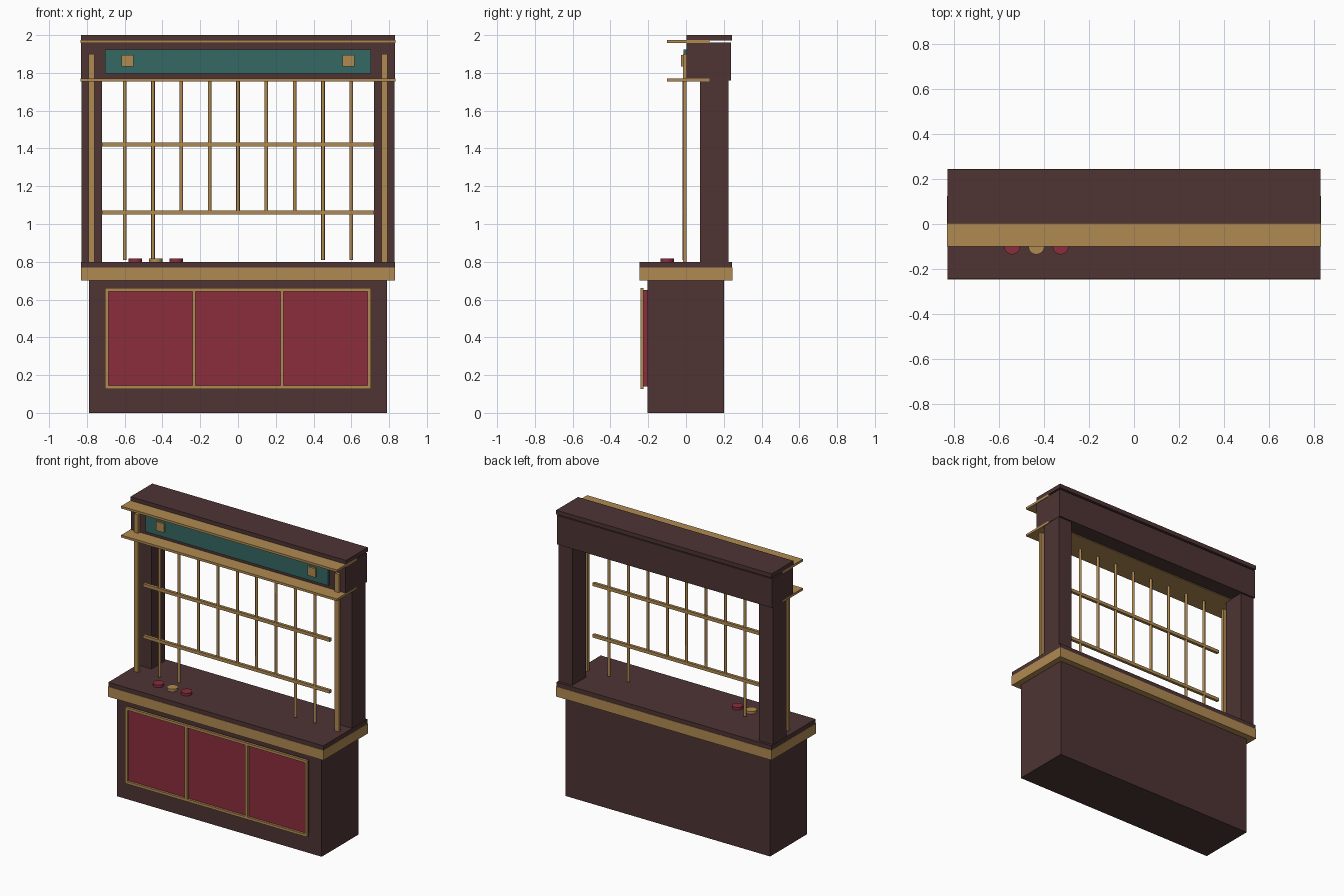
import bpy
import math

if "Cube" in bpy.data.objects:
    bpy.data.objects.remove(bpy.data.objects["Cube"])


def material(name, r, g, b):
    lin = [((c / 255 + 0.055) / 1.055) ** 2.4 for c in (r, g, b)]
    m = bpy.data.materials.new(name)
    m.diffuse_color = (*lin, 1)
    m.use_nodes = True
    m.node_tree.nodes["Principled BSDF"].inputs["Base Color"].default_value = m.diffuse_color
    return m


BROWN = material("dark_wood", 78, 52, 52)
GOLD = material("brass", 176, 138, 82)
RED = material("red_panel", 138, 45, 60)
TEAL = material("teal_sign", 52, 104, 99)


def box(name, mat, x, y, z):
    """Box from (min, max) pairs on each axis."""
    bpy.ops.mesh.primitive_cube_add(size=1, location=[sum(p) / 2 for p in (x, y, z)])
    o = bpy.context.object
    o.name = name
    o.scale = [p[1] - p[0] for p in (x, y, z)]
    bpy.ops.object.transform_apply(location=False, rotation=False, scale=True)
    o.data.materials.append(mat)
    return o


def rod(name, mat, x, y, z, radius, sides):
    """Upright cylinder between two heights."""
    bpy.ops.mesh.primitive_cylinder_add(vertices=sides, radius=radius, depth=z[1] - z[0],
                                        location=(x, y, sum(z) / 2))
    o = bpy.context.object
    o.name = name
    o.data.materials.append(mat)
    bpy.ops.object.shade_smooth_by_angle(angle=math.radians(50))
    return o


# Cabinet and counter
box("cabinet", BROWN, (-0.79, 0.79), (-0.205, 0.2), (0, 0.7))
box("counter_band", GOLD, (-0.832, 0.832), (-0.247, 0.245), (0.7, 0.77))
box("counter_top", BROWN, (-0.83, 0.83), (-0.245, 0.243), (0.77, 0.8))

# Front panel with brass frame
box("front_panel", RED, (-0.69, 0.69), (-0.227, -0.205), (0.14, 0.65))
for z in (0.136, 0.651):
    box("panel_rail", GOLD, (-0.703, 0.703), (-0.242, -0.224), (z - 0.009, z + 0.009))
for x in (-0.694, -0.233, 0.233, 0.694):
    box("panel_stile", GOLD, (x - 0.009, x + 0.009), (-0.242, -0.224), (0.136, 0.651))

# Rear posts, slim front posts and sign studs
for s in (-1, 1):
    box("rear_post", BROWN, sorted((s * 0.72, s * 0.828)), (0.075, 0.225), (0.8, 1.77))
    box("front_post", GOLD, (s * 0.775 - 0.016, s * 0.775 + 0.016), (-0.017, 0.003), (0.8, 1.9))
    box("sign_stud", GOLD, (s * 0.585 - 0.031, s * 0.585 + 0.031), (-0.027, -0.01), (1.834, 1.896))

# Header, cap, shelves and sign
box("header", BROWN, (-0.83, 0.83), (0.003, 0.237), (1.76, 1.962))
box("header_cap", BROWN, (-0.832, 0.832), (0.003, 0.243), (1.971, 2))
for z in (1.755, 1.957):
    box("shelf", GOLD, (-0.833, 0.833), (-0.1, 0.125), (z, z + 0.016))
box("sign", TEAL, (-0.705, 0.705), (-0.014, 0.004), (1.796, 1.925))

# Grille: horizontal rails and upright bars, with an opening in the middle
for z in (1.06, 1.42):
    box("grille_rail", GOLD, (-0.72, 0.72), (-0.018, 0.002), (z - 0.011, z + 0.011))
for i in range(-4, 5):
    bottom = 0.81 if abs(i) >= 3 else 1.06
    rod("grille_bar", GOLD, i * 0.15, -0.008, (bottom, 1.757), 0.0095, 8)

# Counter chips
for x, mat in ((-0.543, RED), (-0.435, GOLD), (-0.327, RED)):
    rod("chip", mat, x, -0.1, (0.8, 0.818), 0.036, 16)
